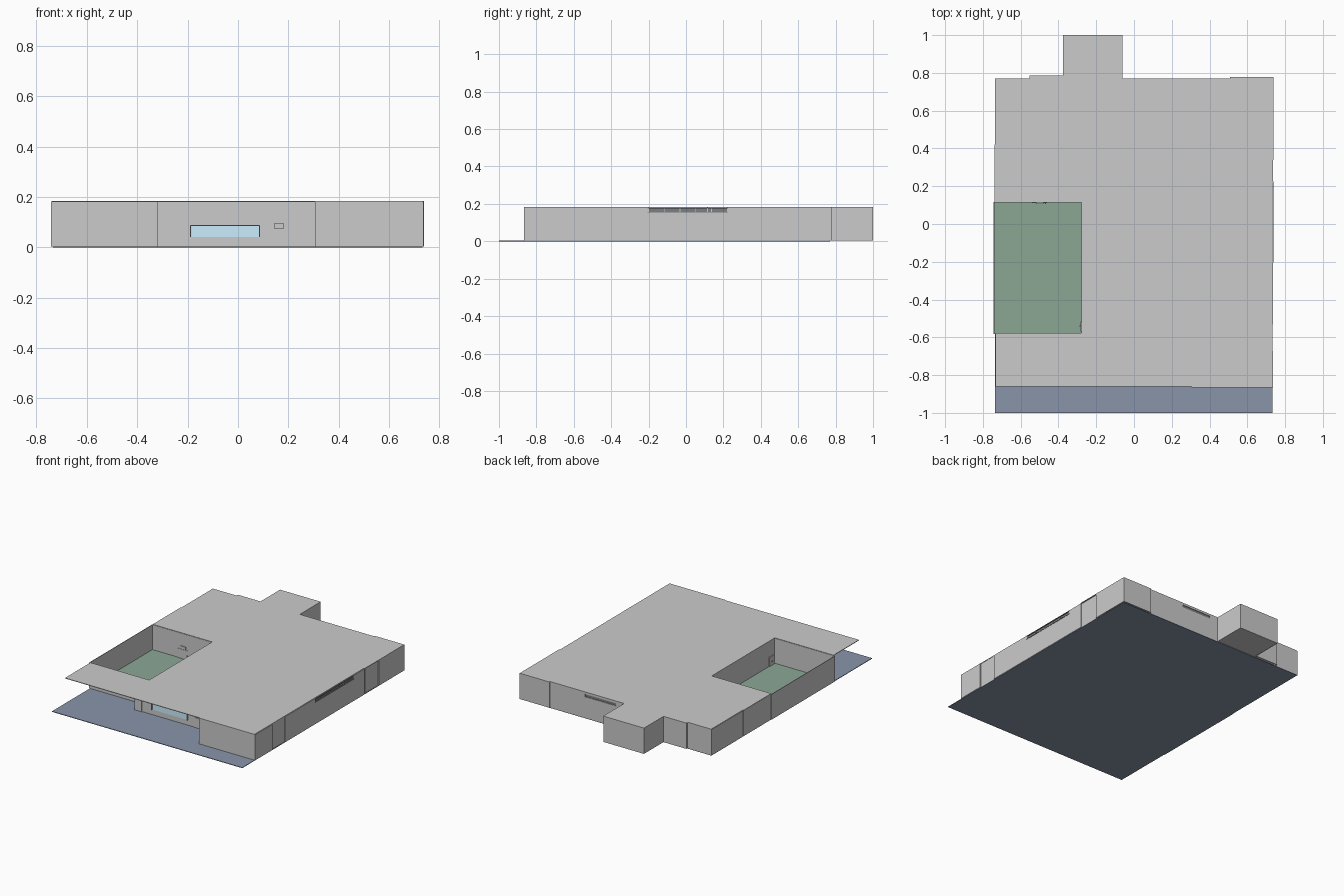
import bpy, bmesh
from mathutils import Matrix

TOP, BASE, T = 0.184, 0.004, 0.004


def finish(name, bm, mat=None):
    bmesh.ops.recalc_face_normals(bm, faces=bm.faces)
    me = bpy.data.meshes.new(name)
    bm.to_mesh(me)
    bm.free()
    ob = bpy.data.objects.new(name, me)
    bpy.context.collection.objects.link(ob)
    if mat:
        me.materials.append(mat)
    return ob


def color(name, rgb):
    m = bpy.data.materials.new(name)
    m.diffuse_color = (*rgb, 1)
    return m


def add_box(bm, x0, x1, y0, y1, z0, z1):
    mid = Matrix.Translation(((x0 + x1) / 2, (y0 + y1) / 2, (z0 + z1) / 2))
    bmesh.ops.create_cube(bm, size=1, matrix=mid @ Matrix.Diagonal((x1 - x0, y1 - y0, z1 - z0, 1)))


def boxes(name, dims, mat=None):
    bm = bmesh.new()
    for d in dims:
        add_box(bm, *d)
    return finish(name, bm, mat)


def slab(name, pts, z0, z1, mat=None):
    bm = bmesh.new()
    f = bm.faces.new([bm.verts.new((x, y, z0)) for x, y in pts])
    up = bmesh.ops.extrude_face_region(bm, geom=[f])["geom"]
    bmesh.ops.translate(bm, vec=(0, 0, z1 - z0), verts=[v for v in up if isinstance(v, bmesh.types.BMVert)])
    return finish(name, bm, mat)


def wall(name, pts, z0=BASE, z1=TOP - 0.003):
    # thin upright wall following an axis-aligned path
    h = T / 2
    dims = []
    for (xa, ya), (xb, yb) in zip(pts, pts[1:]):
        dims.append((min(xa, xb) - h, max(xa, xb) + h, min(ya, yb) - h, max(ya, yb) + h, z0, z1))
    return boxes(name, dims)


blue = color("paving_blue", (0.25, 0.30, 0.40))
green = color("lawn_green", (0.26, 0.39, 0.30))
glass = color("glass_blue", (0.6, 0.85, 1.0))
dark = color("dark_glass", (0.2, 0.21, 0.22))

# Ground, rear annex floor, courtyard floor
boxes("ground", [(-0.735, 0.733, -1.0, 0.77, 0, BASE)], blue)
boxes("annex_floor", [(-0.375, -0.062, 0.765, 1.0, 0.005, 0.01)])
boxes("courtyard_floor", [(-0.742, -0.277, -0.58, 0.117, BASE, 0.008)], green)

# Roof with the courtyard left open
slab("roof", [(-0.732, -0.86), (0.305, -0.86), (0.305, -0.865), (0.732, -0.865), (0.732, 0.34),
              (0.738, 0.34), (0.738, 0.778), (0.51, 0.778), (0.51, 0.77), (-0.062, 0.77),
              (-0.062, 1.0), (-0.376, 1.0), (-0.376, 0.785), (-0.55, 0.785), (-0.55, 0.77),
              (-0.733, 0.77), (-0.733, 0.42), (-0.738, 0.42), (-0.738, 0.115), (-0.279, 0.115),
              (-0.279, -0.58), (-0.732, -0.58)], TOP - 0.004, TOP)

# Outer walls: front block and right side up to the slit window
wall("front_right_wall", [(0.307, -0.68), (0.307, -0.863), (0.734, -0.863), (0.734, -0.675),
                          (0.728, -0.675), (0.728, -0.53), (0.734, -0.53), (0.734, -0.2)])
wall("right_wall_under_window", [(0.734, -0.2), (0.734, 0.22)], z1=0.155)
wall("back_right_wall", [(0.734, 0.22), (0.734, 0.34), (0.728, 0.34), (0.728, 0.5), (0.736, 0.5),
                         (0.736, 0.776), (0.51, 0.776), (0.51, 0.768), (0.24, 0.768)])
wall("back_wall_under_window", [(0.24, 0.768), (0.0, 0.768)], z1=0.15)
wall("back_wall_over_window", [(0.24, 0.768), (0.0, 0.768)], z0=0.168)
wall("annex_wall", [(0.0, 0.768), (-0.064, 0.768), (-0.064, 0.998), (-0.374, 0.998), (-0.374, 0.783),
                    (-0.55, 0.783), (-0.55, 0.768), (-0.733, 0.768), (-0.733, 0.42),
                    (-0.737, 0.42), (-0.737, 0.115)])

# Courtyard enclosure and recessed front wall
wall("courtyard_wall", [(-0.741, 0.115), (-0.741, -0.58), (-0.277, -0.58), (-0.277, 0.115), (-0.741, 0.115)])
wall("recess_wall", [(-0.32, -0.58), (-0.32, -0.68), (-0.27, -0.68), (-0.27, -0.675), (0.307, -0.675)])

# Interior partitions along the corridor
wall("corridor_back_wall", [(-0.73, 0.355), (0.73, 0.355)])
wall("corridor_front_wall", [(-0.277, 0.115), (0.73, 0.115)])
wall("room_divider", [(-0.28, 0.355), (-0.28, 0.765)])

# Slit windows
boxes("right_slit_glass", [(0.728, 0.731, -0.2, 0.22, 0.155, TOP - 0.005)], dark)
boxes("right_slit_mullions", [(0.73, 0.736, y - 0.002, y + 0.002, 0.155, TOP - 0.005)
                              for y in [-0.116 + 0.084 * i for i in range(4)]])
boxes("right_slit_frame", [(0.731, 0.738, -0.205, 0.225, z - 0.002, z + 0.002) for z in (0.155, 0.177)], dark)
boxes("back_slit_glass", [(0.0, 0.24, 0.763, 0.766, 0.15, 0.168)], dark)

# Front window with frame
wy = -0.677
boxes("front_window_glass", [(-0.185, 0.083, wy - 0.002, wy, 0.04, 0.086)], glass)
boxes("front_window_frame", [(-0.19, 0.088, wy - 0.008, wy, 0.085, 0.089),
                             (-0.19, -0.186, wy - 0.008, wy, 0.04, 0.089),
                             (0.084, 0.088, wy - 0.008, wy, 0.04, 0.089)])


def door(name, x, y, half):
    # leaf, sign above and a small handle, all facing the front
    boxes(name, [(x - half, x + half, y - 0.003, y, BASE, 0.072)])
    boxes(name + "_sign", [(x - 0.02, x + 0.02, y - 0.006, y, 0.075, 0.095)])
    boxes(name + "_handle", [(x + half - 0.01, x + half - 0.005, y - 0.008, y, 0.034, 0.04)])


door("front_door", 0.163, wy, 0.028)
door("courtyard_door", -0.5, 0.113, 0.04)

# Side door from the courtyard
boxes("courtyard_side_door", [(-0.283, -0.279, -0.57, -0.515, 0.008, 0.072)])
boxes("courtyard_side_handle", [(-0.288, -0.283, -0.545, -0.538, 0.034, 0.04)])
